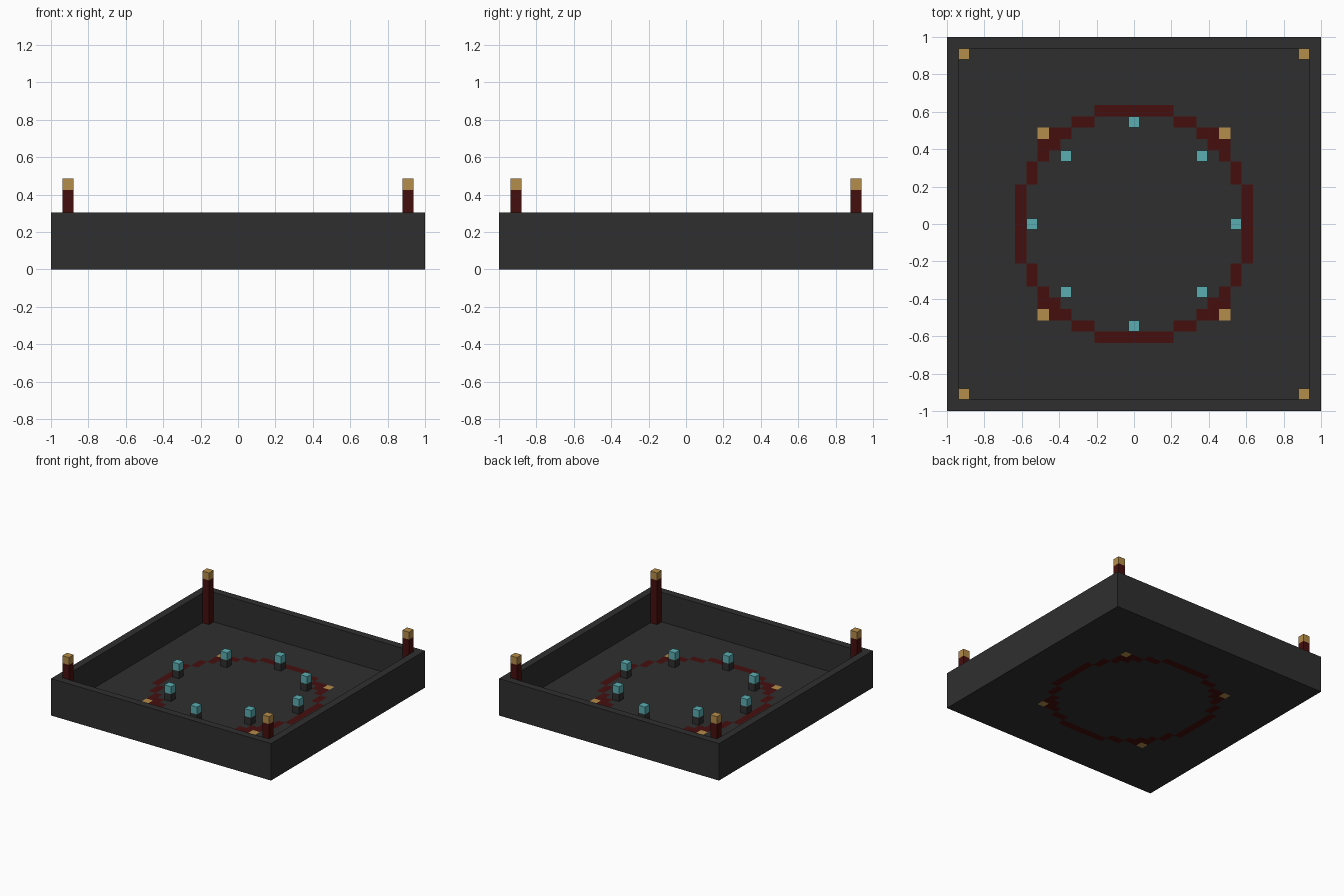
import bpy
import bmesh
from mathutils import Matrix, Vector

if "Cube" in bpy.data.objects:
    bpy.data.objects.remove(bpy.data.objects["Cube"], do_unlink=True)

U = 2 / 33  # one block; the tray is 33 blocks wide


def material(name, rgb):
    m = bpy.data.materials.new(name)
    m.use_nodes = True
    m.diffuse_color = (*rgb, 1)
    bsdf = next(n for n in m.node_tree.nodes if n.type == "BSDF_PRINCIPLED")
    bsdf.inputs["Base Color"].default_value = (*rgb, 1)
    return m


STONE = material("dark stone", (0.028, 0.028, 0.028))
RED = material("deep red", (0.062, 0.0045, 0.0045))
GOLD = material("gold", (0.456, 0.262, 0.07))
TEAL = material("teal glow", (0.105, 0.42, 0.44))


def finish(name, bm, mats):
    bmesh.ops.recalc_face_normals(bm, faces=bm.faces)
    mesh = bpy.data.meshes.new(name)
    bm.to_mesh(mesh)
    bm.free()
    for m in mats:
        mesh.materials.append(m)
    obj = bpy.data.objects.new(name, mesh)
    bpy.context.collection.objects.link(obj)
    return obj


def box(name, x, y, z0, z1, mat, sx=1, sy=1):
    """Box centred on block (x, y), from level z0 to z1, sized in blocks."""
    bm = bmesh.new()
    place = Matrix.Translation(Vector((x, y, (z0 + z1) / 2)) * U)
    size = Matrix.Diagonal((sx * U, sy * U, (z1 - z0) * U, 1))
    bmesh.ops.create_cube(bm, size=1, matrix=place @ size)
    return finish(name, bm, [mat])


# Ring inlay rule, the same in all eight octants
def inlay(x, y):
    far, near = max(abs(x), abs(y)), min(abs(x), abs(y))
    if (far, near) == (8, 8):
        return 2
    ring = ((far == 10 and near <= 3) or (far == 9 and near in (4, 5))
            or (far == 8 and near in (6, 7)) or (far, near) == (7, 7))
    return 1 if ring else 0


# Floor slab with the ring running right through it
bm = bmesh.new()
bmesh.ops.create_grid(bm, x_segments=31, y_segments=31, size=15.5 * U)
top = bmesh.ops.extrude_face_region(bm, geom=bm.faces[:], use_keep_orig=True)
bmesh.ops.translate(bm, vec=(0, 0, U),
                    verts=[g for g in top["geom"] if isinstance(g, bmesh.types.BMVert)])
bm.normal_update()
for f in bm.faces:
    if abs(f.normal.z) > 0.5:
        c = f.calc_center_median() / U
        f.material_index = inlay(round(c.x), round(c.y))
finish("floor", bm, [STONE, RED, GOLD])

# Walls
for side, s in (("right", -1), ("left", 1)):
    box(side + "_wall", 16 * s, 0, 0, 5, STONE, 1, 31)
for side, s in (("front", -1), ("back", 1)):
    box(side + "_wall", 0, 16 * s, 0, 5, STONE, 33, 1)

# Corner pillars with gold caps
for ys, fb in ((-1, "front"), (1, "back")):
    for xs, lr in ((-1, "right"), (1, "left")):
        box(f"{fb}_{lr}_pillar", 15 * xs, 15 * ys, 1, 7, RED)
        box(f"{fb}_{lr}_pillar_cap", 15 * xs, 15 * ys, 7, 8, GOLD)

# Eight lamps inside the ring
for x in (-1, 0, 1):
    for y in (-1, 0, 1):
        if x or y:
            r = 6 if x and y else 9
            box("lamp_base", x * r, y * r, 1, 2, STONE)
            box("lamp", x * r, y * r, 2, 3, TEAL)
